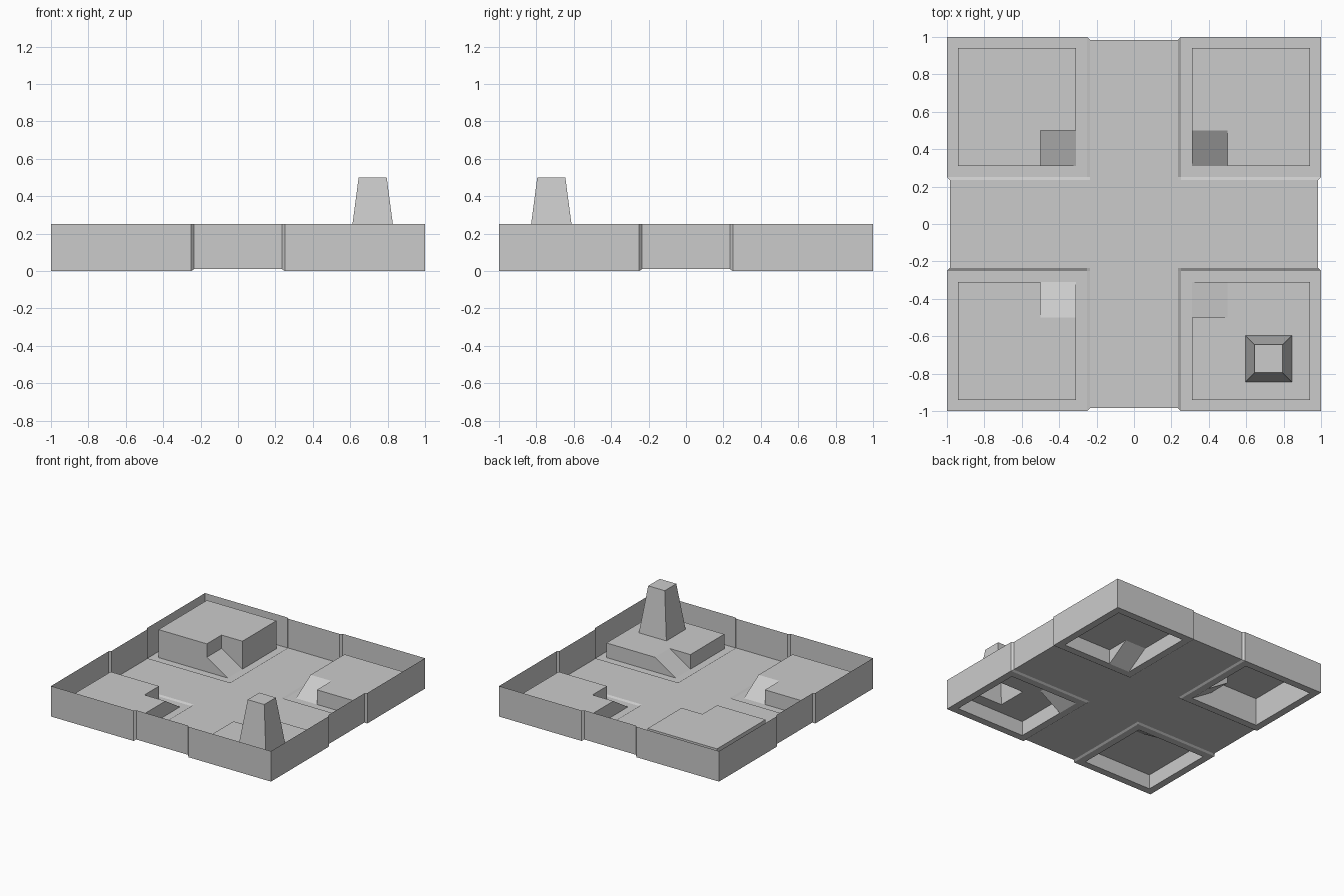
import bpy, bmesh
from math import pi
from mathutils import Matrix

if "Cube" in bpy.data.objects:
    bpy.data.objects.remove(bpy.data.objects["Cube"])

WALL, ROAD, RAMP = 0.25, 0.01, 0.12
IN, OUT = 0.235, 0.25          # curb slope between road and corner plots
A, N, B = -0.94, -0.5, -0.31   # platform extents and notch line (front-left plot)
TC, TB, TT = -0.72, 0.125, 0.075   # tower centre and half widths


def finish(name, bm, turn=0):
    bmesh.ops.remove_doubles(bm, verts=bm.verts[:], dist=1e-4)
    bm.transform(Matrix.Rotation(turn * pi / 2, 4, 'Z'))
    me = bpy.data.meshes.new(name)
    bm.to_mesh(me)
    bm.free()
    ob = bpy.data.objects.new(name, me)
    bpy.context.collection.objects.link(ob)
    return ob


def face(bm, *pts):
    return bm.faces.new([bm.verts.new(p) for p in pts])


def ground(x, y):
    """Raised cross road with edges slightly inset at the four exits."""
    on_x, on_y = abs(y) < 0.24, abs(x) < 0.24
    z = ROAD if on_x or on_y else 0
    if on_x and abs(x) == 1:
        x *= 0.985
    if on_y and abs(y) == 1:
        y *= 0.985
    return x, y, z


# ground sheet, left open under the platforms
half = [IN, OUT, -B, -A, 1]
cs = [-c for c in reversed(half)] + half
bm = bmesh.new()
for x0, x1 in zip(cs, cs[1:]):
    for y0, y1 in zip(cs, cs[1:]):
        mx, my = abs(x0 + x1) / 2, abs(y0 + y1) / 2
        if -B < mx < -A and -B < my < -A:
            continue
        face(bm, *[ground(*p) for p in ((x0, y0), (x1, y0), (x1, y1), (x0, y1))])
finish("ground", bm)

# thin outer walls
ring = ([(c, -1) for c in (-1, -OUT, -IN, IN, OUT)])
for k in range(4):
    bm = bmesh.new()
    pts = [ground(*p) for p in ring + [(1, -1)]]
    for p, q in zip(pts, pts[1:]):
        face(bm, p, q, (q[0], q[1], WALL), (p[0], p[1], WALL))
    finish("outer_wall", bm, k)


def platform(name, h, turn, tower=False):
    bm = bmesh.new()
    # L-shaped top
    cs = [A, TC - TB, TC + TB, N, B]
    for i in range(4):
        for j in range(4):
            if (i == j == 3) or (tower and i == j == 1):
                continue
            x0, x1, y0, y1 = cs[i], cs[i + 1], cs[j], cs[j + 1]
            face(bm, (x0, y0, h), (x1, y0, h), (x1, y1, h), (x0, y1, h))
    # side walls
    loop = [(N, B), (A, B), (A, A), (B, A), (B, N)]
    for p, q in zip(loop, loop[1:]):
        face(bm, (*p, 0), (*q, 0), (*q, h), (*p, h))
    # ramp, its open side, and the notch walls beside and above it
    face(bm, (N, N, RAMP), (B, N, RAMP), (B, B, 0), (N, B, 0))
    face(bm, (B, N, 0), (B, B, 0), (B, N, RAMP))
    face(bm, (N, N, RAMP), (N, B, 0), (N, B, h), (N, N, h))
    if h > RAMP:
        face(bm, (B, N, RAMP), (N, N, RAMP), (N, N, h), (B, N, h))
    finish(name, bm, turn)


platform("front_left_platform", RAMP, 0)
platform("front_right_platform", RAMP, 1, tower=True)
platform("back_right_platform", RAMP, 2)
platform("back_left_platform", 0.23, 3)

# tapered hollow tower
bm = bmesh.new()
sq = [(-1, -1), (1, -1), (1, 1), (-1, 1)]
low = [(TC + TB * x, TC + TB * y, RAMP) for x, y in sq]
top = [(TC + TT * x, TC + TT * y, 0.5) for x, y in sq]
face(bm, *top)
for k in range(4):
    n = (k + 1) % 4
    face(bm, low[k], low[n], top[n], top[k])
finish("tower", bm, 1)
